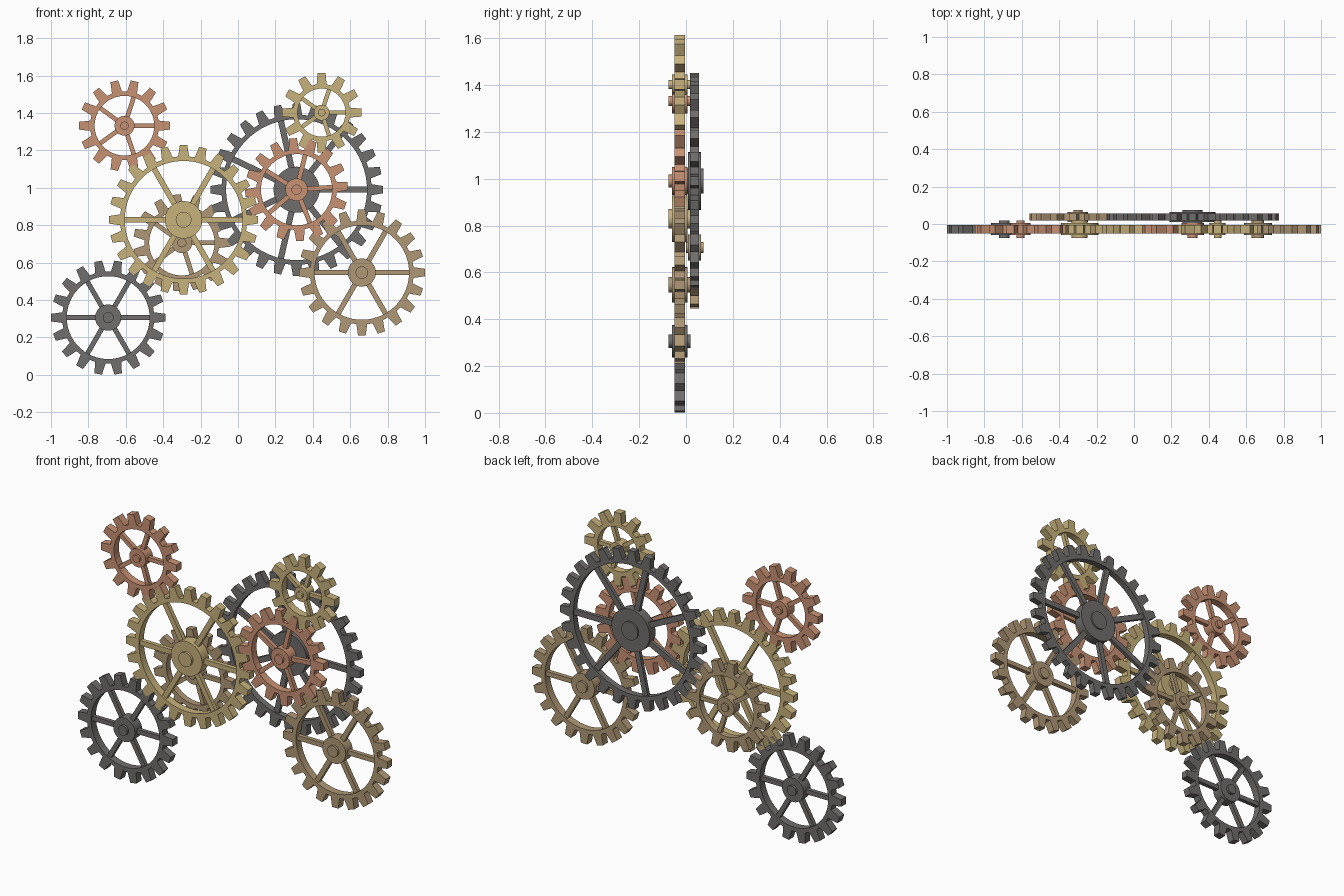
import bpy, bmesh, math
from mathutils import Matrix, Vector

if "Cube" in bpy.data.objects:
    bpy.data.objects.remove(bpy.data.objects["Cube"])


def material(name, rgb):
    m = bpy.data.materials.new(name)
    m.diffuse_color = (*rgb, 1)
    m.use_nodes = True
    m.node_tree.nodes["Principled BSDF"].inputs["Base Color"].default_value = m.diffuse_color
    return m


BRASS = material("brass", (0.578, 0.445, 0.205))
BRONZE = material("bronze", (0.434, 0.314, 0.181))
COPPER = material("copper", (0.578, 0.287, 0.174))
IRON = material("iron", (0.162, 0.156, 0.150))


def finish(bm, name, mat, centre):
    """Turn a bmesh into an object with sharp edges kept."""
    bmesh.ops.recalc_face_normals(bm, faces=bm.faces)
    me = bpy.data.meshes.new(name)
    bm.to_mesh(me)
    bm.free()
    me.materials.append(mat)
    ob = bpy.data.objects.new(name, me)
    ob.location = centre
    bpy.context.collection.objects.link(ob)
    bpy.ops.object.select_all(action='DESELECT')
    ob.select_set(True)
    bpy.context.view_layer.objects.active = ob
    bpy.ops.object.shade_smooth_by_angle(angle=math.radians(25))


def toothed_rim(name, mat, centre, teeth, radius, thick, phase):
    """Ring with straight-sided teeth outside and a round hole inside."""
    bm = bmesh.new()
    step = 2 * math.pi / teeth
    root, hole = radius - 0.06, radius - 0.085
    profile = [(-0.33, root), (-0.19, radius), (0.19, radius), (0.33, root)]
    rows = []
    for i in range(teeth):
        for offset, r in profile:
            a = (i + offset) * step + phase
            c, s, h = math.cos(a), math.sin(a), thick / 2
            rows.append([bm.verts.new((q * c, y, q * s))
                         for q, y in ((hole, -h), (r, -h), (r, h), (hole, h))])
    for i, a in enumerate(rows):
        b = rows[(i + 1) % len(rows)]
        for k in range(4):
            n = (k + 1) % 4
            bm.faces.new((a[k], a[n], b[n], b[k]))
    finish(bm, name, mat, centre)


def spokes(name, mat, centre, count, length, width, depth, phase):
    """Straight bars from the hub to the rim."""
    bm = bmesh.new()
    for i in range(count):
        turn = Matrix.Rotation(-(i * 2 * math.pi / count + phase), 4, 'Y')
        place = Matrix.Translation((length / 2, 0, 0))
        size = Matrix.Diagonal((length, depth, width, 1))
        bmesh.ops.create_cube(bm, size=1, matrix=turn @ place @ size)
    finish(bm, name, mat, centre)


def hub(name, mat, centre, radius, depth):
    """Cylinder lying along y."""
    bm = bmesh.new()
    bmesh.ops.create_cone(bm, cap_ends=True, segments=40, radius1=radius, radius2=radius,
                          depth=depth, matrix=Matrix.Rotation(math.pi / 2, 4, 'X'))
    finish(bm, name, mat, centre)


def gear(name, mat, x, z, teeth, arms, hub_r, boss_r, phase=0, back=False):
    centre = Vector((x, 0.037 if back else -0.027, z))
    thick = 0.038 if back else 0.045
    radius = teeth * 0.0155 + 0.0275
    phase = math.radians(phase)
    toothed_rim(name + "_rim", mat, centre, teeth, radius, thick, phase)
    spokes(name + "_spokes", mat, centre, arms, radius - 0.075,
           0.014 + 0.04 * radius, thick * 0.55, phase)
    hub(name + "_hub", mat, centre, hub_r, thick * 1.45)
    hub(name + "_boss", mat, centre, boss_r, 0.074 if back else 0.094)


# Front layer of meshing gears
gear("large_brass_gear", BRASS, -0.291, 0.829, 24, 6, 0.100, 0.042)
gear("middle_copper_gear", COPPER, 0.313, 0.990, 16, 5, 0.060, 0.027, phase=4)
gear("upper_copper_gear", COPPER, -0.607, 1.332, 14, 5, 0.053, 0.022)
gear("lower_iron_gear", IRON, -0.694, 0.306, 18, 6, 0.070, 0.029)
gear("small_brass_gear", BRASS, 0.447, 1.402, 12, 5, 0.042, 0.020)
gear("lower_bronze_gear", BRONZE, 0.662, 0.547, 20, 6, 0.075, 0.033)

# Back layer
gear("large_iron_gear", IRON, 0.313, 0.990, 28, 7, 0.123, 0.053, back=True)
gear("small_bronze_gear", BRONZE, -0.300, 0.706, 15, 5, 0.055, 0.024, back=True)
